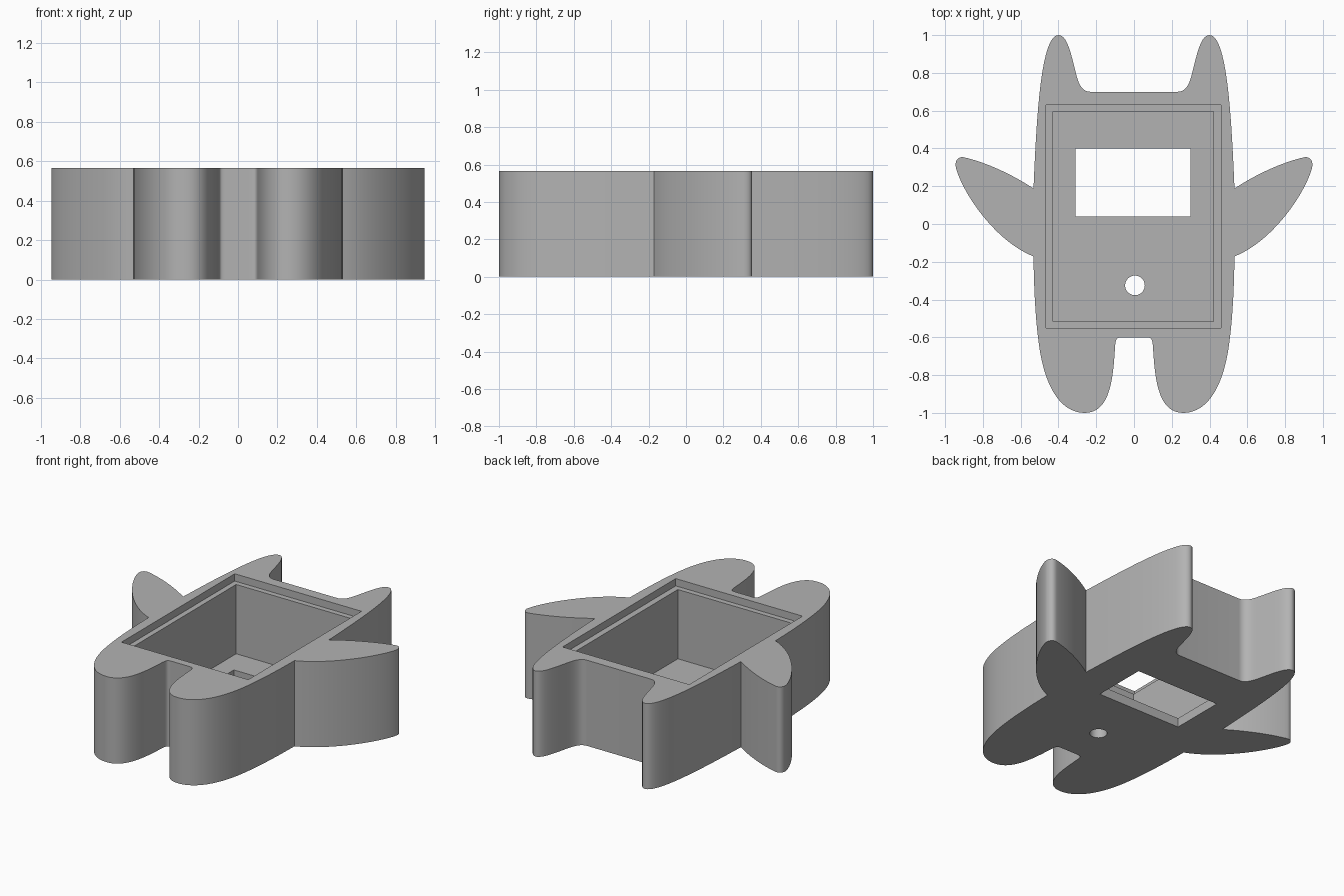
import bpy, bmesh, math
from mathutils import Vector
from mathutils.geometry import interpolate_bezier

if "Cube" in bpy.data.objects:
    bpy.data.objects.remove(bpy.data.objects["Cube"])

HEIGHT, FLOOR, LEDGE = 0.565, 0.06, 0.517

grey = bpy.data.materials.new("plain grey")
grey.use_nodes = True
colour = (0.45, 0.45, 0.45, 1)
grey.diffuse_color = colour
grey.node_tree.nodes["Principled BSDF"].inputs["Base Color"].default_value = colour


def prism(name, points, z0, z1):
    """Extrude a closed outline from z0 to z1."""
    bm = bmesh.new()
    face = bm.faces.new([bm.verts.new((x, y, z0)) for x, y in points])
    top = bmesh.ops.extrude_face_region(bm, geom=[face])["geom"]
    for v in top:
        if isinstance(v, bmesh.types.BMVert):
            v.co.z = z1
    bmesh.ops.recalc_face_normals(bm, faces=bm.faces)
    mesh = bpy.data.meshes.new(name)
    bm.to_mesh(mesh)
    bm.free()
    mesh.materials.append(grey)
    obj = bpy.data.objects.new(name, mesh)
    bpy.context.collection.objects.link(obj)
    return obj


def rectangle(x0, x1, y0, y1):
    return [(x0, y0), (x1, y0), (x1, y1), (x0, y1)]


# Half outline: each row is two handles and an end point
start = (0.23, 0.70)
rows = [
    ((0.29, 0.70), (0.30, 0.77), (0.318, 0.84)),      # ear, inner side
    ((0.34, 0.93), (0.36, 1.0), (0.40, 1.0)),         # ear tip
    ((0.49, 1.0), (0.515, 0.60), (0.532, 0.188)),     # ear and shoulder
    ((0.65, 0.265), (0.78, 0.325), (0.90, 0.353)),    # arm, upper edge
    ((0.93, 0.358), (0.945, 0.34), (0.945, 0.31)),    # hand
    ((0.93, 0.21), (0.76, -0.08), (0.532, -0.172)),   # arm, lower edge
    ((0.53, -0.35), (0.52, -0.55), (0.495, -0.69)),   # hip
    ((0.46, -0.88), (0.38, -1.0), (0.26, -1.0)),      # foot, outer side
    ((0.12, -1.0), (0.11, -0.80), (0.10, -0.645)),    # foot, inner side
    ((0.095, -0.60), (0.09, -0.60), (0.05, -0.60)),   # crotch
]
half = [start]
for h1, h2, end in rows:
    knots = [Vector((*p, 0)) for p in (half[-1], h1, h2, end)]
    half += [(p.x, p.y) for p in interpolate_bezier(*knots, 20)[1:]]
outline = half + [(-x, y) for x, y in reversed(half)]

body = prism("body_case", outline, 0, HEIGHT)

# Openings: lid recess, cavity, screen window and button hole
circle = [(0.005 + 0.052 * math.cos(a), -0.325 + 0.052 * math.sin(a))
          for a in (math.tau * i / 48 for i in range(48))]
openings = [
    ("lid_recess", rectangle(-0.465, 0.46, -0.55, 0.63), LEDGE, 1),
    ("cavity", rectangle(-0.43, 0.42, -0.515, 0.595), FLOOR, 1),
    ("screen_window", rectangle(-0.31, 0.30, 0.04, 0.40), -0.2, 0.3),
    ("button_hole", circle, -0.2, 0.3),
]
cutters = []
for name, points, z0, z1 in openings:
    cutter = prism(name, points, z0, z1)
    cutter.hide_render = True
    cutters.append(cutter)
    mod = body.modifiers.new(name, "BOOLEAN")
    mod.operation, mod.solver, mod.object = "DIFFERENCE", "EXACT", cutter

# Bake the cuts and discard the cutters
bpy.context.view_layer.update()
graph = bpy.context.evaluated_depsgraph_get()
cut_mesh = bpy.data.meshes.new_from_object(body.evaluated_get(graph))
body.modifiers.clear()
body.data = cut_mesh
for cutter in cutters:
    bpy.data.objects.remove(cutter)

bpy.ops.object.select_all(action="DESELECT")
body.select_set(True)
bpy.context.view_layer.objects.active = body
bpy.ops.object.shade_smooth_by_angle(angle=math.radians(30))
